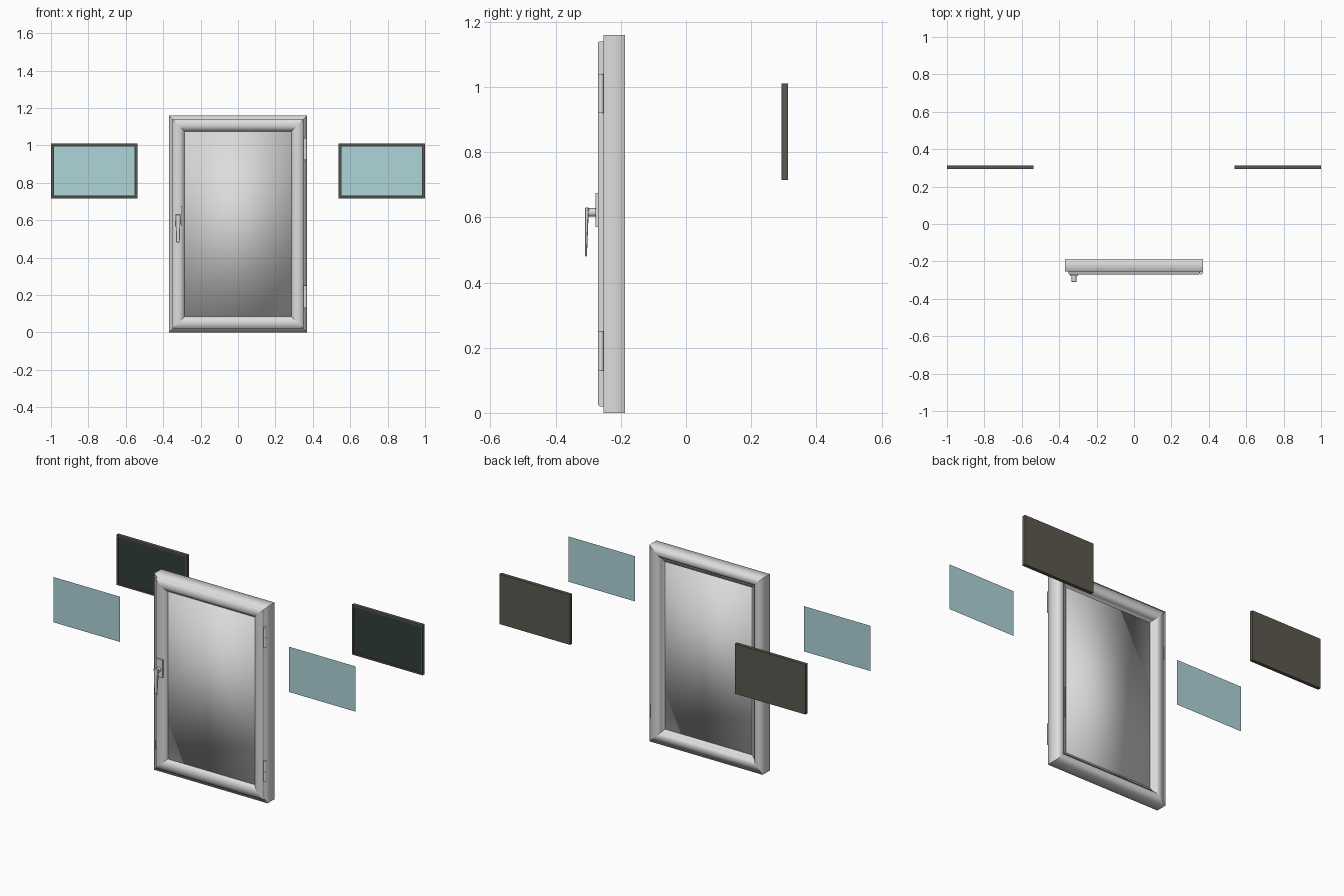
import bpy, bmesh, math
from mathutils import Matrix

if "Cube" in bpy.data.objects:
    bpy.data.objects.remove(bpy.data.objects["Cube"])


def material(name, rgb):
    m = bpy.data.materials.new(name)
    m.diffuse_color = (*rgb, 1)
    m.use_nodes = True
    m.node_tree.nodes["Principled BSDF"].inputs["Base Color"].default_value = m.diffuse_color
    return m


GREY = material("window_grey", (0.72, 0.72, 0.72))
BROWN = material("dark_brown_grey", (0.105, 0.097, 0.077))
DARK = material("dark_teal", (0.032, 0.048, 0.048))
TEAL = material("pale_teal", (0.43, 0.66, 0.70))


def finish(name, bm, mats, smooth=False, fix=True):
    if fix:
        bmesh.ops.recalc_face_normals(bm, faces=bm.faces[:])
    for f in bm.faces:
        f.smooth = smooth
    me = bpy.data.meshes.new(name)
    bm.to_mesh(me)
    bm.free()
    for m in mats:
        me.materials.append(m)
    ob = bpy.data.objects.new(name, me)
    bpy.context.collection.objects.link(ob)
    return ob


def add_box(bm, x0, x1, y0, y1, z0, z1):
    mat = Matrix.Translation(((x0 + x1) / 2, (y0 + y1) / 2, (z0 + z1) / 2)) @ \
        Matrix.Diagonal((x1 - x0, y1 - y0, z1 - z0, 1))
    return bmesh.ops.create_cube(bm, size=1, matrix=mat)["verts"]


def box(name, dims, mat, smooth=False):
    bm = bmesh.new()
    add_box(bm, *dims)
    return finish(name, bm, [mat], smooth)


W, H, ZC = 0.37, 0.58, 0.58
CORNERS = [(-1, -1), (1, -1), (1, 1), (-1, 1)]


def mitred_ring(name, profile):
    """Four mitred bars; profile points are (inset from outer edge, y)."""
    bm = bmesh.new()
    for i in range(4):
        ends = []
        for sx, sz in (CORNERS[i], CORNERS[(i + 1) % 4]):
            ends.append([bm.verts.new((sx * (W - d), y, ZC + sz * (H - d)))
                         for d, y in profile])
        a, b = ends
        n = len(profile)
        for j in range(n):
            k = (j + 1) % n
            bm.faces.new((a[j], a[k], b[k], b[j]))
    # bars are open at the mitres, so orient each face away from its bar's middle
    mid_d = sum(p[0] for p in profile) / len(profile)
    mid_y = sum(p[1] for p in profile) / len(profile)
    bm.normal_update()
    for f in bm.faces[:]:
        c = f.calc_center_median()
        if abs(c.x) < 0.01:
            out = (0, c.y - mid_y, c.z - (ZC + math.copysign(H - mid_d, c.z - ZC)))
        else:
            out = (c.x - math.copysign(W - mid_d, c.x), c.y - mid_y, 0)
        if sum(p * q for p, q in zip(out, f.normal)) < 0:
            f.normal_flip()
    return finish(name, bm, [GREY], True, False)


# Fixed frame, opening sash and the thick central pane
mitred_ring("outer_frame", [(0, -0.253), (0, -0.187), (0.045, -0.187),
                            (0.062, -0.197), (0.062, -0.253)])
mitred_ring("sash", [(0.02, -0.25), (0.02, -0.265), (0.025, -0.27), (0.06, -0.27),
                     (0.085, -0.25), (0.085, -0.21), (0.062, -0.205), (0.055, -0.25)])
box("window_pane", (-0.29, 0.29, -0.248, -0.212, 0.08, 1.08), GREY, True)


def cylinder(name, r, depth, centre, axis, seg=16):
    bm = bmesh.new()
    rot = Matrix.Rotation(math.pi / 2, 4, 'X') if axis == 'Y' else Matrix()
    bmesh.ops.create_cone(bm, cap_ends=True, segments=seg, radius1=r, radius2=r,
                          depth=depth, matrix=Matrix.Translation(centre) @ rot)
    ob = finish(name, bm, [GREY], False)
    bpy.context.view_layer.objects.active = ob
    ob.select_set(True)
    bpy.ops.object.shade_smooth_by_angle(angle=math.radians(40))
    ob.select_set(False)


# Hinges: two knuckles each
for label, z in (("lower", 0.13), ("upper", 0.92)):
    for k in range(2):
        cylinder(f"{label}_hinge_knuckle_{k + 1}", 0.009, 0.059,
                 (0.359, -0.261, z + 0.03 + 0.06 * k), 'Z')

# Handle: plate, spindle and tapered lever
box("handle_plate", (-0.342, -0.300, -0.277, -0.268, 0.57, 0.675), GREY)
cylinder("handle_spindle", 0.013, 0.032, (-0.321, -0.289, 0.615), 'Y')
bm = bmesh.new()
for v in add_box(bm, -0.335, -0.307, -0.310, -0.298, 0.48, 0.63):
    if v.co.z < 0.5:
        v.co.x = -0.321 + (v.co.x + 0.321) * 0.65
        v.co.y = min(v.co.y, -0.304)
bmesh.ops.bevel(bm, geom=bm.edges[:], offset=0.002, segments=1, affect='EDGES')
finish("handle_lever", bm, [GREY])

# Side panels at the back with a recessed dark front, and loose panes at the front
for label, s in (("left", -1), ("right", 1)):
    x0, x1 = sorted((s * 0.538, s * 1.0))
    bm = bmesh.new()
    add_box(bm, x0, x1, 0.293, 0.313, 0.715, 1.01)
    bm.normal_update()
    front = [f for f in bm.faces if f.normal.y < -0.9]
    bmesh.ops.inset_region(bm, faces=front, thickness=0.014, depth=0)
    ext = bmesh.ops.extrude_face_region(bm, geom=front)["geom"]
    bmesh.ops.delete(bm, geom=front, context='FACES_ONLY')
    for g in ext:
        if isinstance(g, bmesh.types.BMVert):
            g.co.y += 0.005
        elif isinstance(g, bmesh.types.BMFace):
            g.material_index = 1
    finish(f"{label}_back_panel", bm, [BROWN, DARK])

    bm = bmesh.new()
    a, b = x0 + 0.014, x1 - 0.014
    bm.faces.new([bm.verts.new(p) for p in ((a, -0.313, 0.729), (b, -0.313, 0.729),
                                            (b, -0.313, 0.996), (a, -0.313, 0.996))])
    finish(f"{label}_front_pane", bm, [TEAL], False, False)
